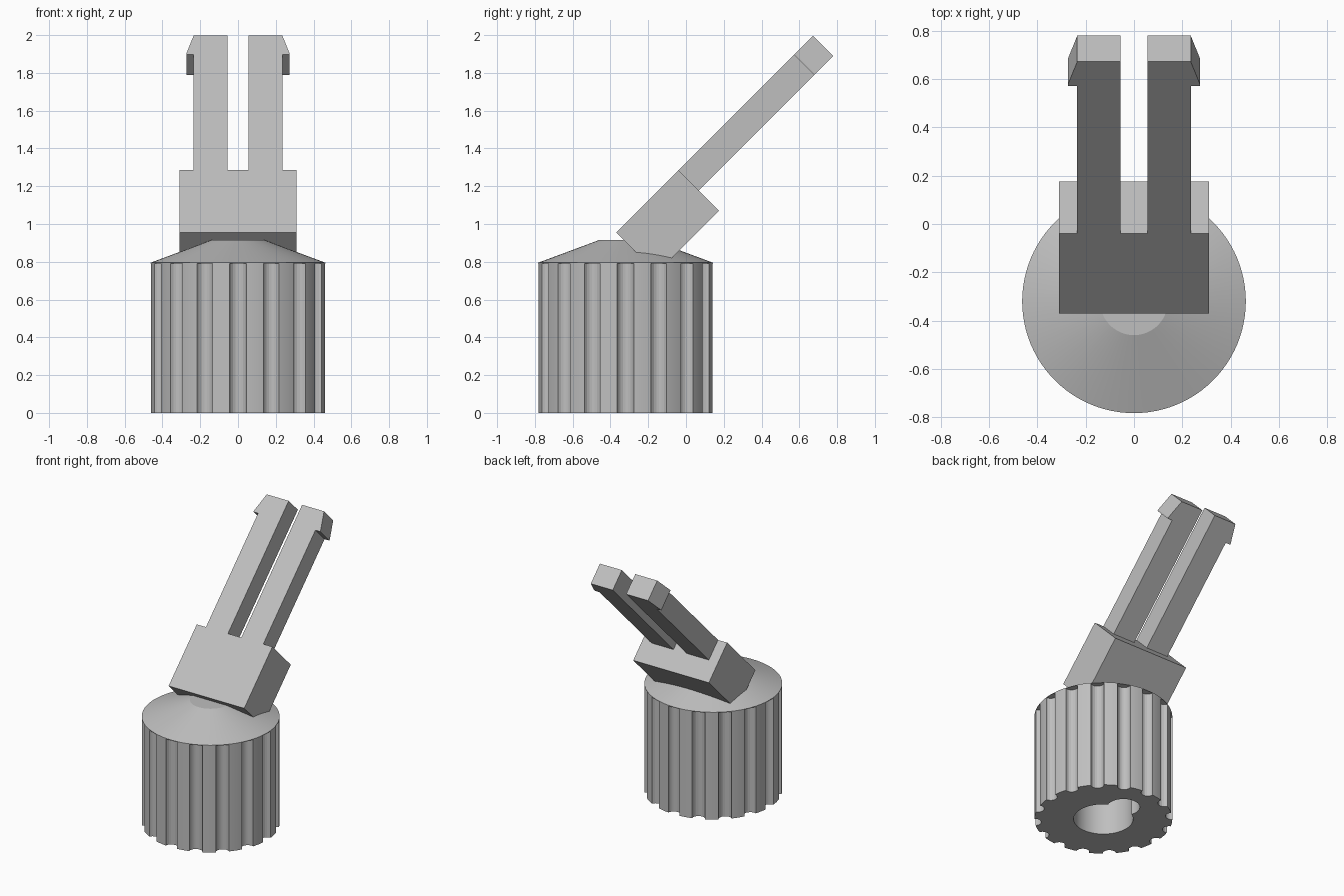
import bpy, bmesh, math
from mathutils import Matrix, Vector

cube = bpy.data.objects.get("Cube")
if cube:
    bpy.data.objects.remove(cube, do_unlink=True)

grey = bpy.data.materials.new("light grey plastic")
grey.use_nodes = True
grey.diffuse_color = (0.52, 0.52, 0.52, 1)
grey.node_tree.nodes["Principled BSDF"].inputs["Base Color"].default_value = grey.diffuse_color

KNOB_Y = -0.32
RADIUS = 0.463
RIM_Z = 0.795
CROWN_Z = 0.915
FLUTES = 16


def finish(name, bm):
    bmesh.ops.recalc_face_normals(bm, faces=bm.faces)
    mesh = bpy.data.meshes.new(name)
    bm.to_mesh(mesh)
    bm.free()
    mesh.materials.append(grey)
    obj = bpy.data.objects.new(name, mesh)
    bpy.context.collection.objects.link(obj)
    return obj


def add_cylinder(bm, x, y, radius, z0, z1, segments, top=None):
    bmesh.ops.create_cone(
        bm, cap_ends=True, segments=segments, radius1=radius,
        radius2=radius if top is None else top, depth=z1 - z0,
        matrix=Matrix.Translation((x, y, (z0 + z1) / 2)))


def prism(bm, outline, depth):
    """Extrude an x/length outline downwards through its thickness."""
    base = bm.faces.new([bm.verts.new((x, u, 0)) for x, u in outline])
    new = bmesh.ops.extrude_face_region(bm, geom=[base])["geom"]
    moved = [v for v in new if isinstance(v, bmesh.types.BMVert)]
    bmesh.ops.translate(bm, verts=moved, vec=(0, 0, -depth))


# Knob: cylinder with a shallow conical crown
bm = bmesh.new()
add_cylinder(bm, 0, KNOB_Y, RADIUS, 0, RIM_Z, 96)
top = max(bm.faces, key=lambda f: f.calc_center_median().z)
crown = bmesh.ops.extrude_face_region(bm, geom=[top])["geom"]
bmesh.ops.delete(bm, geom=[top], context='FACES_ONLY')
for v in crown:
    if isinstance(v, bmesh.types.BMVert):
        v.co.x *= 0.14 / RADIUS
        v.co.y = KNOB_Y + (v.co.y - KNOB_Y) * 0.14 / RADIUS
        v.co.z = CROWN_Z
knob = finish("fluted_knob", bm)

# Grip flutes, stopping just under the rim
bm = bmesh.new()
for i in range(FLUTES):
    a = math.tau * i / FLUTES
    add_cylinder(bm, RADIUS * math.cos(a), KNOB_Y + RADIUS * math.sin(a),
                 0.045, -0.1, RIM_Z - 0.004, 20)
flutes = finish("flute_cutter", bm)

# Shaft bore with a rounded keyway towards the back
bm = bmesh.new()
add_cylinder(bm, 0, KNOB_Y, 0.2, -0.1, 0.6, 48)
bore = finish("bore_cutter", bm)
bm = bmesh.new()
add_cylinder(bm, 0, KNOB_Y + 0.21, 0.11, -0.12, 0.58, 32)
keyway = finish("keyway_cutter", bm)

bpy.context.view_layer.objects.active = knob
for cutter in (flutes, bore, keyway):
    cutter.hide_render = True
    mod = knob.modifiers.new(cutter.name, 'BOOLEAN')
    mod.operation = 'DIFFERENCE'
    mod.solver = 'EXACT'
    mod.object = cutter
    bpy.ops.object.modifier_apply(modifier=mod.name)
    bpy.data.objects.remove(cutter, do_unlink=True)

bpy.ops.object.select_all(action='DESELECT')
knob.select_set(True)
bpy.ops.object.shade_smooth_by_angle(angle=math.radians(17))

# Tilted arm: local y runs along the arm, local z is its upper face
tilt = Matrix.Translation((0, -0.37, 0.955)) @ Matrix.Rotation(math.radians(45), 4, 'X')
BLOCK = 0.467
TIP = 1.474
BARB = TIP - 0.143

bm = bmesh.new()
prism(bm, [(-0.31, 0), (0.31, 0), (0.31, BLOCK), (-0.31, BLOCK)], 0.304)
block = finish("arm_block", bm)
block.matrix_world = tilt

# Two snap prongs with outward barbs
for side, name in ((1, "left_prong"), (-1, "right_prong")):
    outline = [(0.055, BLOCK), (0.235, BLOCK), (0.235, BARB),
               (0.273, BARB), (0.273, BARB + 0.01), (0.235, TIP), (0.055, TIP)]
    bm = bmesh.new()
    prism(bm, [(side * x, u) for x, u in outline], 0.152)
    prong = finish(name, bm)
    prong.matrix_world = tilt
